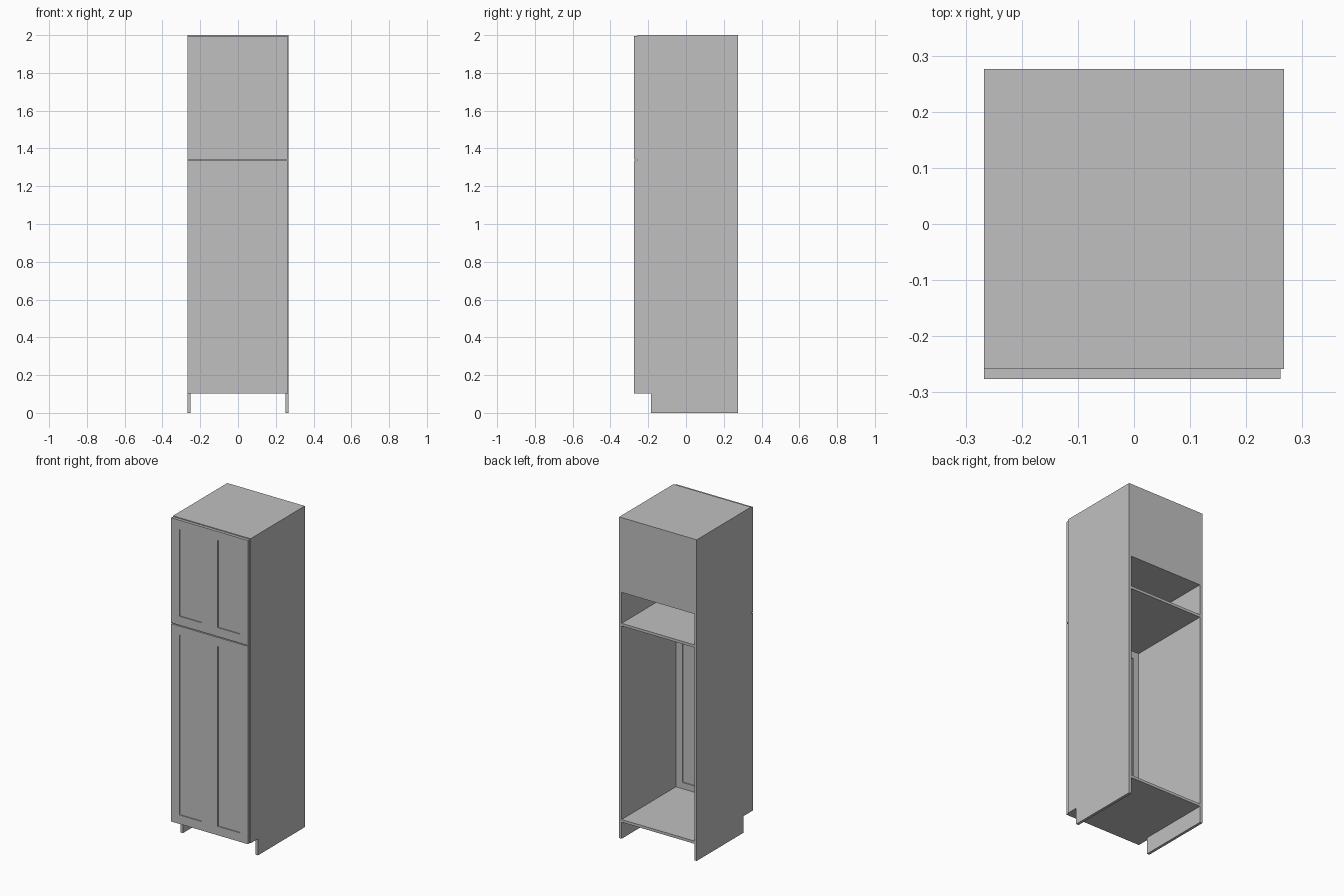
import bpy
import bmesh
from mathutils import Vector

if "Cube" in bpy.data.objects:
    bpy.data.objects.remove(bpy.data.objects["Cube"], do_unlink=True)

# One painted finish for the whole cabinet
GREY = (0.527, 0.527, 0.527, 1.0)
paint = bpy.data.materials.new("light_grey")
paint.use_nodes = True
paint.diffuse_color = GREY
paint.node_tree.nodes["Principled BSDF"].inputs["Base Color"].default_value = GREY

# Main dimensions
HALF_W = 0.267
FRONT, BACK = -0.258, 0.276       # carcass depth
DOOR_FRONT = -0.276
TOP, TOE_Z, TOE_Y = 2.0, 0.103, -0.185
BOARD = 0.0167                    # board thickness
GAP = 0.0055                      # reveal around the doors
RAIL, RECESS = 0.079, 0.006       # door frame width, panel depth
INNER = HALF_W - BOARD


def finish(name, bm):
    bmesh.ops.recalc_face_normals(bm, faces=bm.faces)
    mesh = bpy.data.meshes.new(name)
    bm.to_mesh(mesh)
    bm.free()
    mesh.materials.append(paint)
    obj = bpy.data.objects.new(name, mesh)
    bpy.context.collection.objects.link(obj)
    return obj


def box_mesh(low, high):
    low, high = Vector(low), Vector(high)
    bm = bmesh.new()
    bmesh.ops.create_cube(bm, size=1)
    bmesh.ops.scale(bm, vec=high - low, verts=bm.verts)
    bmesh.ops.translate(bm, vec=(low + high) / 2, verts=bm.verts)
    bm.normal_update()
    return bm


def board(name, low, high):
    return finish(name, box_mesh(low, high))


def side_panel(name, x):
    # Side profile with the toe notch, extruded to board thickness
    profile = [(FRONT, TOE_Z), (TOE_Y, TOE_Z), (TOE_Y, 0),
               (BACK, 0), (BACK, TOP), (FRONT, TOP)]
    bm = bmesh.new()
    face = bm.faces.new([bm.verts.new((x, y, z)) for y, z in profile])
    out = bmesh.ops.extrude_face_region(bm, geom=[face])["geom"]
    verts = [v for v in out if isinstance(v, bmesh.types.BMVert)]
    bmesh.ops.translate(bm, vec=(BOARD, 0, 0), verts=verts)
    finish(name, bm)


def door(name, x0, x1, z0, z1):
    # Framed door with a panel recessed on both faces
    bm = box_mesh((x0, DOOR_FRONT, z0), (x1, FRONT, z1))
    faces = [f for f in bm.faces if abs(f.normal.y) > 0.9]
    bmesh.ops.inset_individual(bm, faces=faces, thickness=RAIL, depth=0)
    for f in bmesh.ops.extrude_discrete_faces(bm, faces=faces)["faces"]:
        f.normal_update()
        bmesh.ops.translate(bm, vec=f.normal * -RECESS, verts=f.verts)
    bmesh.ops.remove_doubles(bm, verts=bm.verts, dist=0.0001)
    finish(name, bm)


# Carcass sides
side_panel("right_side", -HALF_W)
side_panel("left_side", INNER)

# Horizontal boards, by the height of their underside
for name, z in (("bottom_board", TOE_Z), ("middle_shelf", 1.325),
                ("upper_shelf", 1.534), ("top_board", TOP - BOARD)):
    board(name, (-INNER, FRONT, z), (INNER, BACK, z + BOARD))

# Back panel closes only the upper compartment
board("upper_back_panel", (-INNER, BACK - BOARD, 1.534 + BOARD),
      (INNER, BACK, TOP - BOARD))

# Two pairs of doors
door_left, door_right = -HALF_W, HALF_W - GAP
middle = (door_left + door_right) / 2
for row, z0, z1 in (("lower", TOE_Z, 1.335), ("upper", 1.335 + GAP, TOP - GAP)):
    door(row + "_right_door", door_left, middle, z0, z1)
    door(row + "_left_door", middle, door_right, z0, z1)
